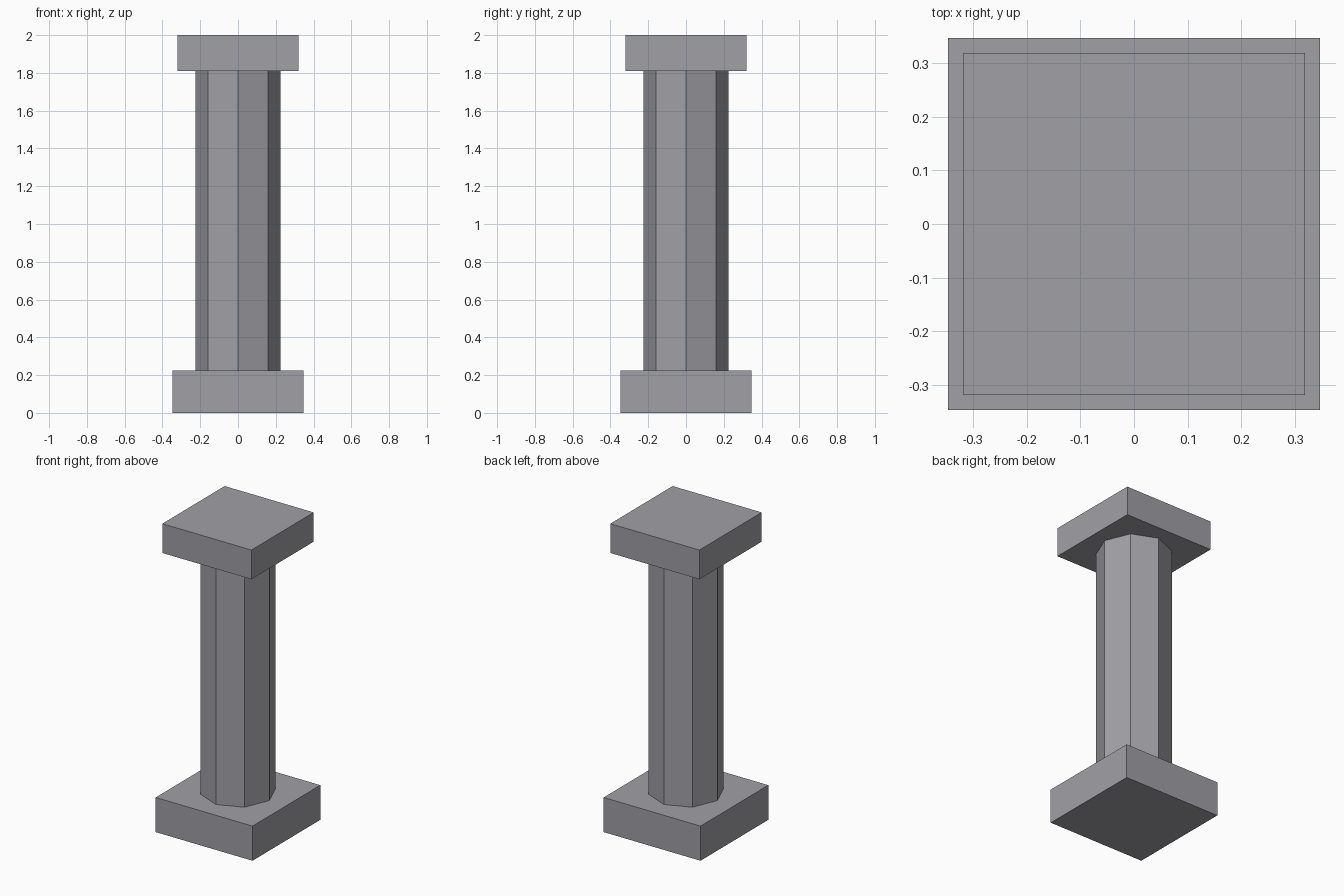
import bpy

# Remove the default cube
default = bpy.data.objects.get("Cube")
if default:
    bpy.data.objects.remove(default, do_unlink=True)

# Single stone colour
stone = bpy.data.materials.new("grey_stone")
stone.use_nodes = True
colour = (0.35, 0.35, 0.38, 1.0)
stone.diffuse_color = colour
stone.node_tree.nodes["Principled BSDF"].inputs["Base Color"].default_value = colour


def finish(name):
    obj = bpy.context.object
    obj.name = obj.data.name = name
    obj.data.materials.append(stone)
    bpy.ops.object.transform_apply(location=False, rotation=False, scale=True)


def slab(name, width, bottom, top):
    bpy.ops.mesh.primitive_cube_add(size=1, location=(0, 0, (bottom + top) / 2))
    bpy.context.object.scale = (width, width, top - bottom)
    finish(name)


BASE_TOP, CAP_BOTTOM = 0.225, 1.81

# Square plinth and capital
slab("base", 0.696, 0, BASE_TOP)
slab("capital", 0.64, CAP_BOTTOM, 2)

# Octagonal shaft with corners on the axes
bpy.ops.mesh.primitive_cylinder_add(
    vertices=8, radius=0.225, depth=CAP_BOTTOM - BASE_TOP,
    location=(0, 0, (BASE_TOP + CAP_BOTTOM) / 2))
finish("shaft")
